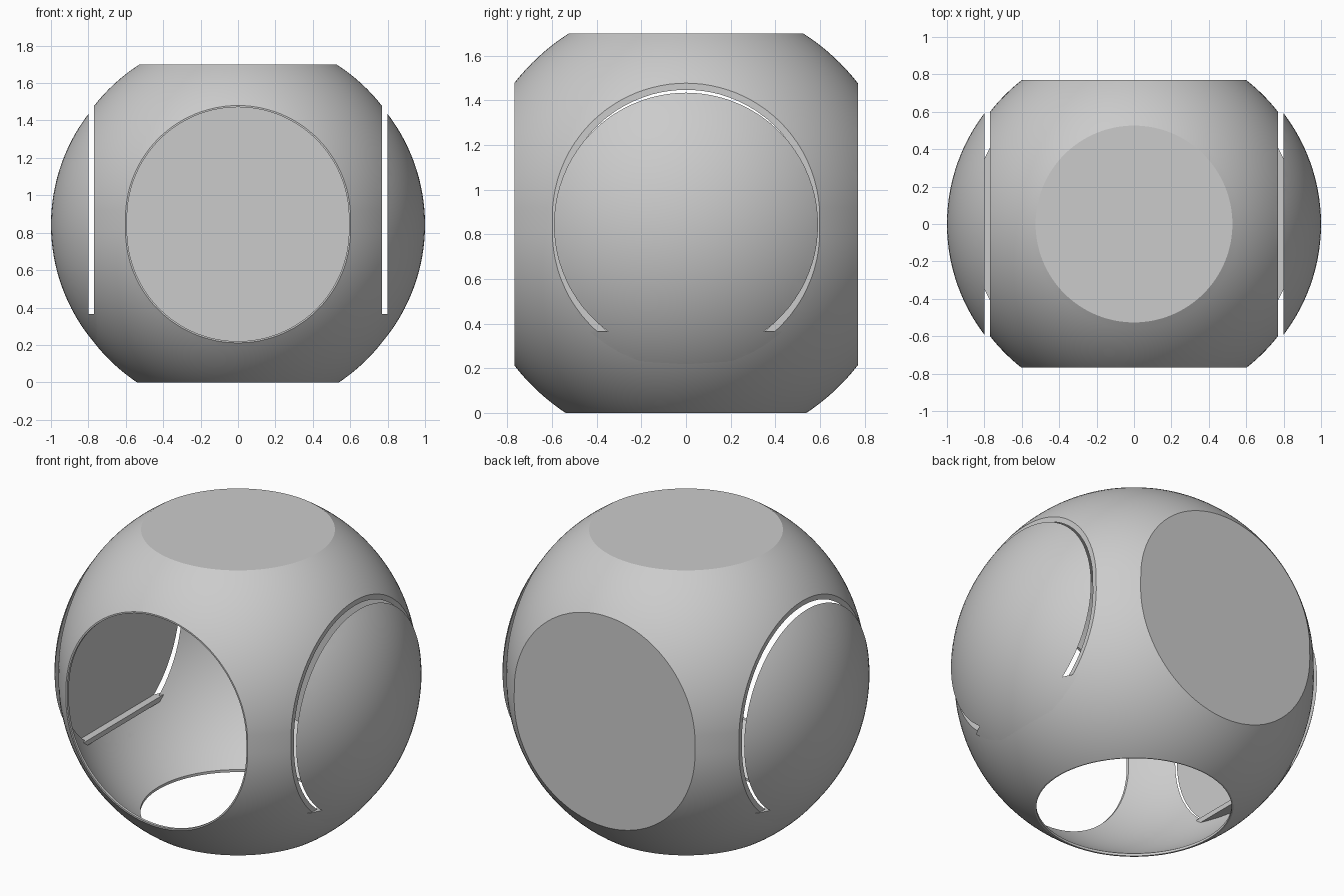
import bpy, bmesh, math
from mathutils import Matrix, Vector

cube = bpy.data.objects.get("Cube")
if cube:
    bpy.data.objects.remove(cube, do_unlink=True)

R = 0.976          # outer radius
WALL = 0.018       # shell thickness
LOW, GAP = 0.813, 0.065   # lower hemisphere centre, stretch between hemispheres
FACE = 0.77        # flat cut distance
TOP = 1.70
SLOT_Z = 0.365     # lower end of the side slots

grey = bpy.data.materials.new("plain_grey")
grey.use_nodes = True
colour = (0.6, 0.6, 0.6, 1)
grey.diffuse_color = colour
grey.node_tree.nodes["Principled BSDF"].inputs["Base Color"].default_value = colour


def make(name, bm):
    mesh = bpy.data.meshes.new(name)
    bm.to_mesh(mesh)
    bm.free()
    mesh.materials.append(grey)
    obj = bpy.data.objects.new(name, mesh)
    bpy.context.collection.objects.link(obj)
    return obj


def ball(name, radius, centre, stretch=0):
    bm = bmesh.new()
    bmesh.ops.create_uvsphere(bm, u_segments=128, v_segments=72, radius=radius)
    for v in bm.verts:
        if v.co.z > 0.001:
            v.co.z += stretch
        v.co += Vector(centre)
    return make(name, bm)


def box(name, low, high):
    bm = bmesh.new()
    bmesh.ops.create_cube(bm, size=1)
    for v in bm.verts:
        v.co = [h if c > 0 else l for c, l, h in zip(v.co, low, high)]
    return make(name, bm)


def cylinder(name, radius, depth, matrix):
    bm = bmesh.new()
    bmesh.ops.create_cone(bm, cap_ends=True, segments=128, radius1=radius,
                          radius2=radius, depth=depth, matrix=matrix)
    return make(name, bm)


def combine(obj, other, operation):
    mod = obj.modifiers.new("cut", 'BOOLEAN')
    mod.object, mod.operation, mod.solver = other, operation, 'EXACT'
    bpy.context.view_layer.objects.active = obj
    bpy.ops.object.modifier_apply(modifier=mod.name)
    bpy.data.objects.remove(other, do_unlink=True)


def cavity(name):
    inner = ball(name, R - WALL, (0, 0, LOW), GAP)
    combine(inner, box("limit", (-2, -2, -1), (2, FACE - 0.02, TOP - 0.02)), 'INTERSECT')
    return inner


# Hollow stretched sphere with flat back and top plates
body = ball("body_shell", R, (0, 0, LOW), GAP)
combine(body, box("flats", (-2, -0.768, 0), (2, FACE, TOP)), 'INTERSECT')
combine(body, cavity("hollow"), 'DIFFERENCE')

# Front opening with short straight sides, and round bottom opening
opening = cylinder("opening", 0.593, 0.6,
                   Matrix.Translation((0, -0.8, LOW)) @ Matrix.Rotation(math.pi / 2, 4, 'X'))
for v in opening.data.vertices:
    if v.co.z > LOW + 0.001:
        v.co.z += GAP
combine(body, opening, 'DIFFERENCE')
combine(body, cylinder("bottom_opening", 0.53, 0.3, Matrix.Translation((0, 0, 0))), 'DIFFERENCE')

# Side faces sliced off above the lower end of the slots
for s in (-1, 1):
    xs = sorted((s * FACE, s * 2))
    combine(body, box("side_cut", (xs[0], -2, SLOT_Z), (xs[1], 2, 3)), 'DIFFERENCE')

parts = [body]

# Side domes: solid cap above the slot end, thin shell with a ledge below
for s, side in ((-1, "right"), (1, "left")):
    dome = ball(side + "_dome", R, (s * 0.024, 0, 0.843))
    xs = sorted((s * 0.757, s * 2))
    combine(dome, box("half", (xs[0], -2, -1), (xs[1], 2, 3)), 'INTERSECT')
    xs = sorted((s * 0.5, s * 0.8))
    combine(dome, box("slot", (xs[0], -2, SLOT_Z), (xs[1], 2, 3)), 'DIFFERENCE')
    hollow = cavity("dome_hollow")
    combine(hollow, box("below", (-2, -2, -1), (2, 2, SLOT_Z - 0.03)), 'INTERSECT')
    combine(dome, hollow, 'DIFFERENCE')
    parts.append(dome)

# Smooth curved faces, crisp rims
bpy.ops.object.select_all(action='DESELECT')
for obj in parts:
    obj.select_set(True)
bpy.context.view_layer.objects.active = body
bpy.ops.object.shade_smooth_by_angle(angle=math.radians(25))
